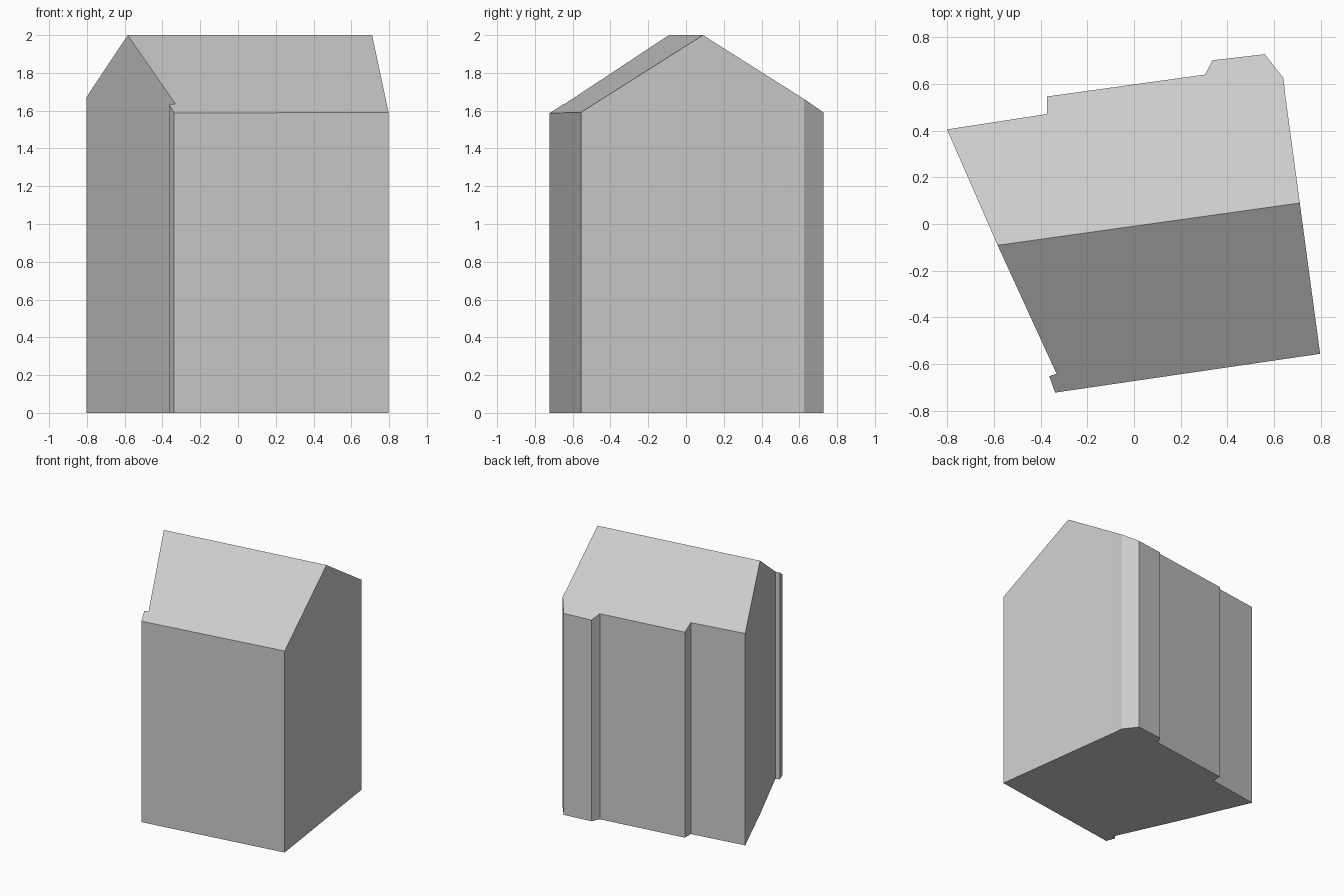
import bpy, bmesh
from mathutils import Vector

cube = bpy.data.objects.get("Cube")
if cube:
    bpy.data.objects.remove(cube, do_unlink=True)

# Plain grey for the whole building
GREY = (0.6, 0.6, 0.6, 1.0)
grey = bpy.data.materials.new("plain grey")
grey.use_nodes = True
grey.diffuse_color = GREY
grey.node_tree.nodes["Principled BSDF"].inputs["Base Color"].default_value = GREY

# Footprint, counter-clockwise from the front left corner
FOOTPRINT = [(0.797, -0.556), (0.71, 0.09), (0.648, 0.55), (0.64, 0.625),
             (0.56, 0.727), (0.335, 0.701), (0.305, 0.64), (-0.372, 0.546),
             (-0.372, 0.471), (-0.801, 0.405), (-0.584, -0.091),
             (-0.332, -0.641), (-0.363, -0.652), (-0.338, -0.722)]
RIDGE_START, RIDGE_END = Vector((-0.584, -0.091, 0)), Vector((0.71, 0.09, 0))
RIDGE_HEIGHT, ROOF_PITCH = 2.0, 0.627
across = Vector((0, 0, 1)).cross(RIDGE_END - RIDGE_START).normalized()

# Walls: extrude the footprint straight up
bm = bmesh.new()
floor = bm.faces.new([bm.verts.new((x, y, 0)) for x, y in FOOTPRINT])
extruded = bmesh.ops.extrude_face_region(bm, geom=[floor], use_keep_orig=True)["geom"]
top_verts = [v for v in extruded if isinstance(v, bmesh.types.BMVert)]
top = next(f for f in extruded if isinstance(f, bmesh.types.BMFace))

# Roof: split along the ridge, then slope both sides down from it
ends = [min(top_verts, key=lambda v: (v.co - p).length)
        for p in (RIDGE_START, RIDGE_END)]
bmesh.utils.face_split(top, ends[0], ends[1])
for v in top_verts:
    v.co.z = RIDGE_HEIGHT - ROOF_PITCH * abs((v.co - RIDGE_START).dot(across))
bmesh.ops.recalc_face_normals(bm, faces=bm.faces)

mesh = bpy.data.meshes.new("gabled_building")
bm.to_mesh(mesh)
bm.free()
mesh.materials.append(grey)
building = bpy.data.objects.new("gabled_building", mesh)
bpy.context.collection.objects.link(building)
